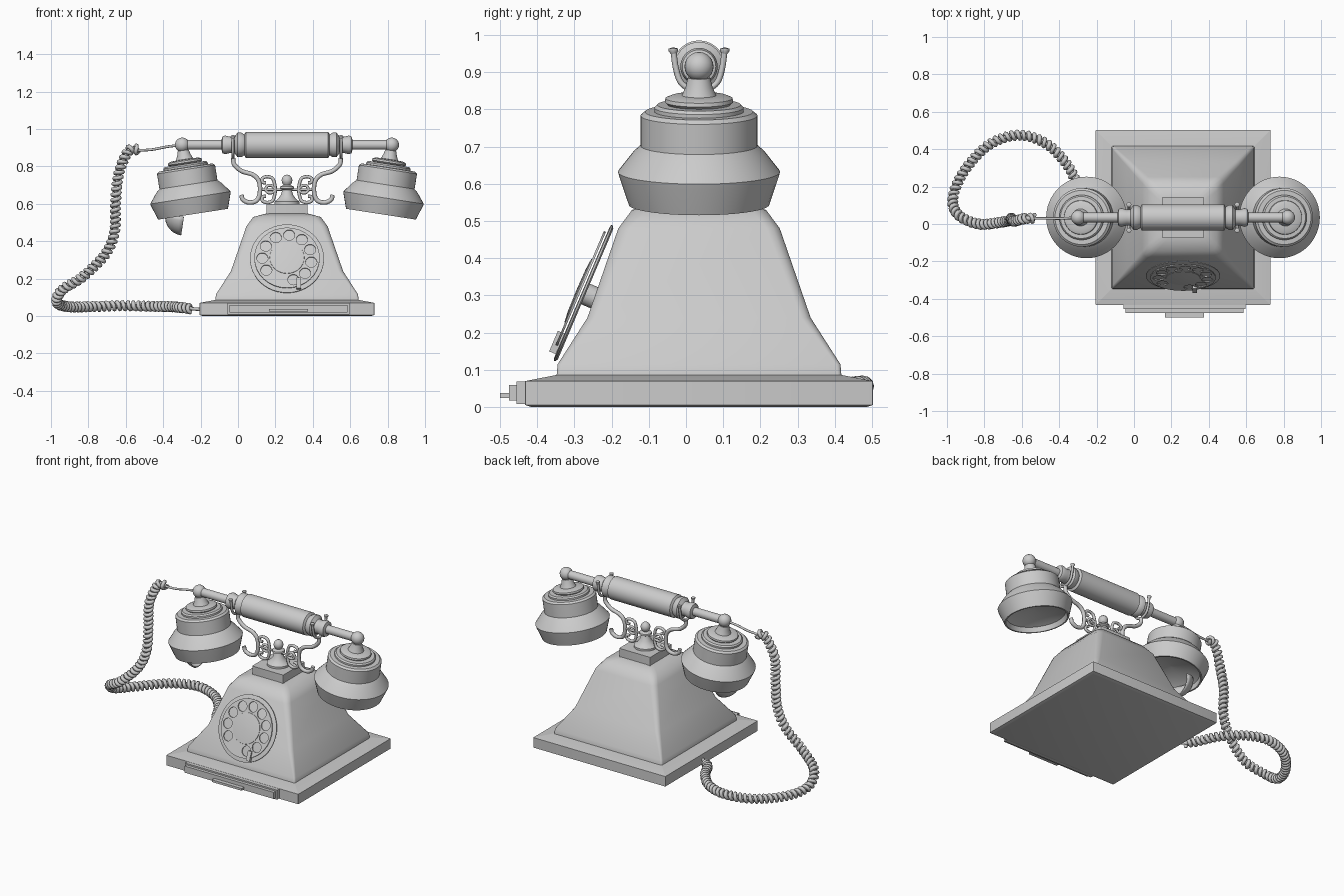
import bpy, bmesh, math
from mathutils import Vector, Matrix

if "Cube" in bpy.data.objects:
    bpy.data.objects.remove(bpy.data.objects["Cube"])

CX, CY = 0.262, 0.035      # centre of the telephone body
HZ = 0.915                 # handle height


def finish(name, bm, mat=Matrix(), angle=35):
    bmesh.ops.remove_doubles(bm, verts=bm.verts, dist=1e-5)
    bm.transform(mat)
    bmesh.ops.recalc_face_normals(bm, faces=bm.faces)
    me = bpy.data.meshes.new(name)
    bm.to_mesh(me)
    bm.free()
    ob = bpy.data.objects.new(name, me)
    bpy.context.collection.objects.link(ob)
    bpy.ops.object.select_all(action='DESELECT')
    ob.select_set(True)
    bpy.context.view_layer.objects.active = ob
    bpy.ops.object.shade_smooth_by_angle(angle=math.radians(angle))
    return ob


def loft(name, rings, mat=Matrix(), angle=35, cap=True):
    bm = bmesh.new()
    loops = [[bm.verts.new(p) for p in r] for r in rings]
    n = len(loops[0])
    for a, b in zip(loops, loops[1:]):
        for i in range(n):
            j = (i + 1) % n
            bm.faces.new((a[i], a[j], b[j], b[i]))
    if cap:
        bm.faces.new(loops[0])
        bm.faces.new(loops[-1])
    return finish(name, bm, mat, angle)


def lathe(name, prof, mat=Matrix(), n=40):
    """prof = (radius, height) pairs around local z"""
    rings = [[(max(r, 1e-4) * math.cos(i * math.tau / n), max(r, 1e-4) * math.sin(i * math.tau / n), z)
              for i in range(n)] for r, z in prof]
    return loft(name, rings, mat)


def box(name, lo, hi, mat=Matrix()):
    bm = bmesh.new()
    bmesh.ops.create_cube(bm, size=1)
    lo, hi = Vector(lo), Vector(hi)
    for v in bm.verts:
        v.co = (lo + hi) / 2 + Vector([v.co[k] * (hi - lo)[k] for k in range(3)])
    return finish(name, bm, mat)


def spline(pts, steps=8):
    """Catmull-Rom through the points"""
    p = [Vector(q) for q in pts]
    p = [2 * p[0] - p[1]] + p + [2 * p[-1] - p[-2]]
    out = []
    for a, b, c, d in zip(p, p[1:], p[2:], p[3:]):
        for s in range(steps):
            t = s / steps
            out.append(0.5 * (2 * b + (c - a) * t + (2 * a - 5 * b + 4 * c - d) * t * t
                              + (3 * b - a - 3 * c + d) * t ** 3))
    return out + [p[-2]]


def wire(name, pts, r, res=2):
    cu = bpy.data.curves.new(name, 'CURVE')
    cu.dimensions = '3D'
    cu.bevel_depth, cu.bevel_resolution, cu.use_fill_caps = r, res, True
    s = cu.splines.new('POLY')
    s.points.add(len(pts) - 1)
    for q, v in zip(s.points, pts):
        q.co = (*v, 1)
    s.use_smooth = True
    ob = bpy.data.objects.new(name, cu)
    bpy.context.collection.objects.link(ob)
    return ob


# Base plinth and bell-shaped square body
def square(h, z, c):
    out = []
    for k in range(4):
        for s in range(4):
            a = math.pi / 2 * (k + s / 3)
            sx, sy = [(1, 1), (-1, 1), (-1, -1), (1, -1)][k]
            out.append((CX + sx * (h - c) + c * math.cos(a), CY + sy * (h - c) + c * math.sin(a), z))
    return out


loft("plinth", [square(h, z, 0.002) for h, z in
     [(0.45, 0), (0.467, 0.006), (0.467, 0.07), (0.385, 0.086)]])
loft("body", [square(h, z, c) for h, z, c in
     [(0.383, 0.08, 0.01), (0.38, 0.115, 0.012), (0.3, 0.24, 0.025), (0.217, 0.48, 0.035),
      (0.18, 0.53, 0.04), (0.11, 0.548, 0.03)]])
loft("top_block", [square(0.11, z, 0.003) for z in (0.54, 0.6)])

# Drawer with pull on the front
box("drawer_frame", (-0.055, -0.455, 0.008), (0.595, -0.42, 0.069))
box("drawer_front", (-0.045, -0.475, 0.018), (0.585, -0.45, 0.06))
box("drawer_pull", (0.165, -0.5, 0.024), (0.375, -0.47, 0.038))

# Turned finial on top of the body
lathe("finial", [(0.068, 0.598), (0.068, 0.612), (0.052, 0.622), (0.034, 0.645), (0.024, 0.675),
                 (0.038, 0.682), (0.036, 0.692), (0.018, 0.7), (0.026, 0.712), (0.029, 0.726),
                 (0.024, 0.742), (0.012, 0.753), (0, 0.756)], Matrix.Translation((CX, CY, 0)))

# Handle: half profile mirrored along its axis
half = [(0.026, 0.54), (0.026, 0.35), (0.045, 0.345), (0.05, 0.33), (0.042, 0.3), (0.044, 0.28),
        (0.066, 0.265), (0.066, 0.245), (0.056, 0.228), (0.07, 0.22)]
prof = [(r, -x) for r, x in half] + [(r, x) for r, x in reversed(half)]
lathe("handle", prof, Matrix.Translation((CX, CY, HZ)) @ Matrix.Rotation(math.pi / 2, 4, 'Y'))

# Ear and mouth cups, tilted inward about the handle's end balls
cup = [(0, 0.03), (0.03, 0.03), (0.036, 0.055), (0.046, 0.078), (0.075, 0.08), (0.09, 0.086), (0.092, 0.096),
       (0.085, 0.103), (0.112, 0.104), (0.12, 0.112), (0.12, 0.122), (0.145, 0.123), (0.157, 0.133),
       (0.157, 0.215), (0.176, 0.232), (0.218, 0.286), (0.214, 0.3), (0.189, 0.375), (0.18, 0.375),
       (0.172, 0.345), (0.12, 0.32), (0, 0.31)]
ball = [(0.039 * math.sin(i * math.pi / 12), 0.039 * math.cos(i * math.pi / 12)) for i in range(13)]
for side, label in ((-1, "left"), (1, "right")):
    at = Matrix.Translation((CX + side * 0.56, CY, HZ))
    lathe(label + "_end_ball", ball, at, 24)
    lathe(label + "_cup", [(r, -t) for r, t in cup], at @ Matrix.Rotation(side * math.radians(8.8), 4, 'Y'), 48)

# Speaking scoop under the left cup: quarter-sphere shell
bm = bmesh.new()
bmesh.ops.create_uvsphere(bm, u_segments=24, v_segments=16, radius=0.1)
bmesh.ops.delete(bm, geom=[v for v in bm.verts if v.co.x > 0.001 or v.co.z > 0.001], context='VERTS')
scoop = finish("mouth_scoop", bm, Matrix.Translation((-0.29, CY, 0.53)) @ Matrix.Rotation(math.radians(8), 4, 'Y'))
scoop.modifiers.new("thickness", 'SOLIDIFY').thickness = 0.006

# Cradle: arm, scrolls and fork, mirrored to both sides
arm = [(-0.025, 0.845), (-0.02, 0.81), (0.02, 0.775), (0.08, 0.755), (0.112, 0.72), (0.117, 0.66),
       (0.1, 0.618), (0.06, 0.607), (0.027, 0.622), (0.018, 0.648)]
upper = [(0.15, 0.712), (0.132, 0.715), (0.13, 0.735), (0.155, 0.745), (0.185, 0.735), (0.197, 0.7), (0.2, 0.675)]
middle = [(0.2, 0.675), (0.185, 0.695), (0.16, 0.697), (0.148, 0.678), (0.16, 0.66), (0.185, 0.66), (0.2, 0.675)]
lower = [(x, 1.352 - z) for x, z in upper]
for side, label in ((-1, "left"), (1, "right")):
    def fx(x):
        return CX + side * (CX - x)
    for part, pts, r in (("arm", arm, 0.012), ("upper_scroll", upper, 0.009),
                         ("middle_scroll", middle, 0.008), ("lower_scroll", lower, 0.009)):
        wire(f"{label}_cradle_{part}", spline([(fx(x), CY, z) for x, z in pts]), r)
    wire(label + "_cradle_joint", [(fx(0.112), CY, 0.676), (fx(0.24), CY, 0.676)], 0.007)
    wire(label + "_cradle_fork", spline([(fx(-0.027), CY + y, z) for y, z in
         [(-0.069, 0.962), (-0.062, 0.91), (-0.045, 0.868), (0, 0.848),
          (0.045, 0.868), (0.062, 0.91), (0.069, 0.962)]]), 0.008)
    for y in (-0.069, 0.069):
        lathe(label + "_fork_tip", [(0.006, -0.01), (0.013, 0), (0.013, 0.006), (0, 0.01)],
              Matrix.Translation((fx(-0.027), CY + y, 0.957)), 12)

# Rotary dial on the sloping front
DIAL = Matrix.Translation((CX, -0.277, 0.307)) @ Matrix.Rotation(math.radians(67), 4, 'X')
lathe("dial_spindle", [(0.03, -0.07), (0.03, 0)], DIAL, 16)
lathe("dial_plate", [(0.19, -0.008), (0.198, -0.004), (0.198, 0.001), (0.19, 0.003)], DIAL, 48)
cu = bpy.data.curves.new("finger_wheel", 'CURVE')
cu.dimensions, cu.fill_mode, cu.extrude = '2D', 'BOTH', 0.003
holes = [(0.132 * math.cos(math.radians(a)), 0.132 * math.sin(math.radians(a)), 0.03)
         for a in range(-75, 226, 32)]
for x, y, r in [(0, 0, 0.175)] + holes:
    s = cu.splines.new('POLY')
    s.points.add(31)
    s.use_cyclic_u = True
    for i, q in enumerate(s.points):
        q.co = (x + r * math.cos(i * math.tau / 32), y + r * math.sin(i * math.tau / 32), 0, 1)
wheel = bpy.data.objects.new("finger_wheel", cu)
wheel.matrix_world = DIAL @ Matrix.Translation((0, 0, 0.01))
bpy.context.collection.objects.link(wheel)
lathe("dial_hub", [(0.095, 0.008), (0.092, 0.015), (0.06, 0.018), (0, 0.019)], DIAL, 32)
box("finger_stop", (0.05, -0.18, -0.005), (0.075, -0.12, 0.022), DIAL)

# Coiled cord from the left end ball down to the base
path = spline([(-0.53, 0.03, 0.885), (-0.57, 0.03, 0.895), (-0.605, 0.025, 0.85), (-0.64, 0.015, 0.75),
               (-0.655, 0.03, 0.6), (-0.66, 0.02, 0.45), (-0.71, 0.01, 0.33), (-0.83, 0, 0.21),
               (-0.94, 0.05, 0.14), (-0.968, 0.14, 0.075), (-0.91, 0.28, 0.05), (-0.78, 0.42, 0.05),
               (-0.62, 0.475, 0.055), (-0.47, 0.43, 0.052), (-0.36, 0.32, 0.05), (-0.3, 0.21, 0.045),
               (-0.25, 0.16, 0.038)], 40)
coil, turn, normal = [], 0.0, Vector((0, 1, 0))
PITCH, PER = 0.029, 12
step, carry = PITCH / PER, 0.0
for a, b in zip(path, path[1:]):
    seg = b - a
    tan = seg.normalized()
    normal = (normal - tan * normal.dot(tan)).normalized()
    side_dir = tan.cross(normal)
    d = carry
    while d < seg.length:
        coil.append(a + tan * d + 0.019 * (normal * math.cos(turn) + side_dir * math.sin(turn)))
        turn += math.tau / PER
        d += step
    carry = d - seg.length
wire("coiled_cord", coil, 0.0115, 1)
wire("cord_core", path[::6] + [path[-1]], 0.013, 1)
wire("cord_lead", spline([(-0.3, CY, 0.915), (-0.38, 0.03, 0.905), (-0.46, 0.03, 0.89), (-0.54, 0.03, 0.885)]), 0.007)
wire("cord_plug", [(-0.26, 0.165, 0.04), (-0.2, 0.12, 0.035)], 0.009)
